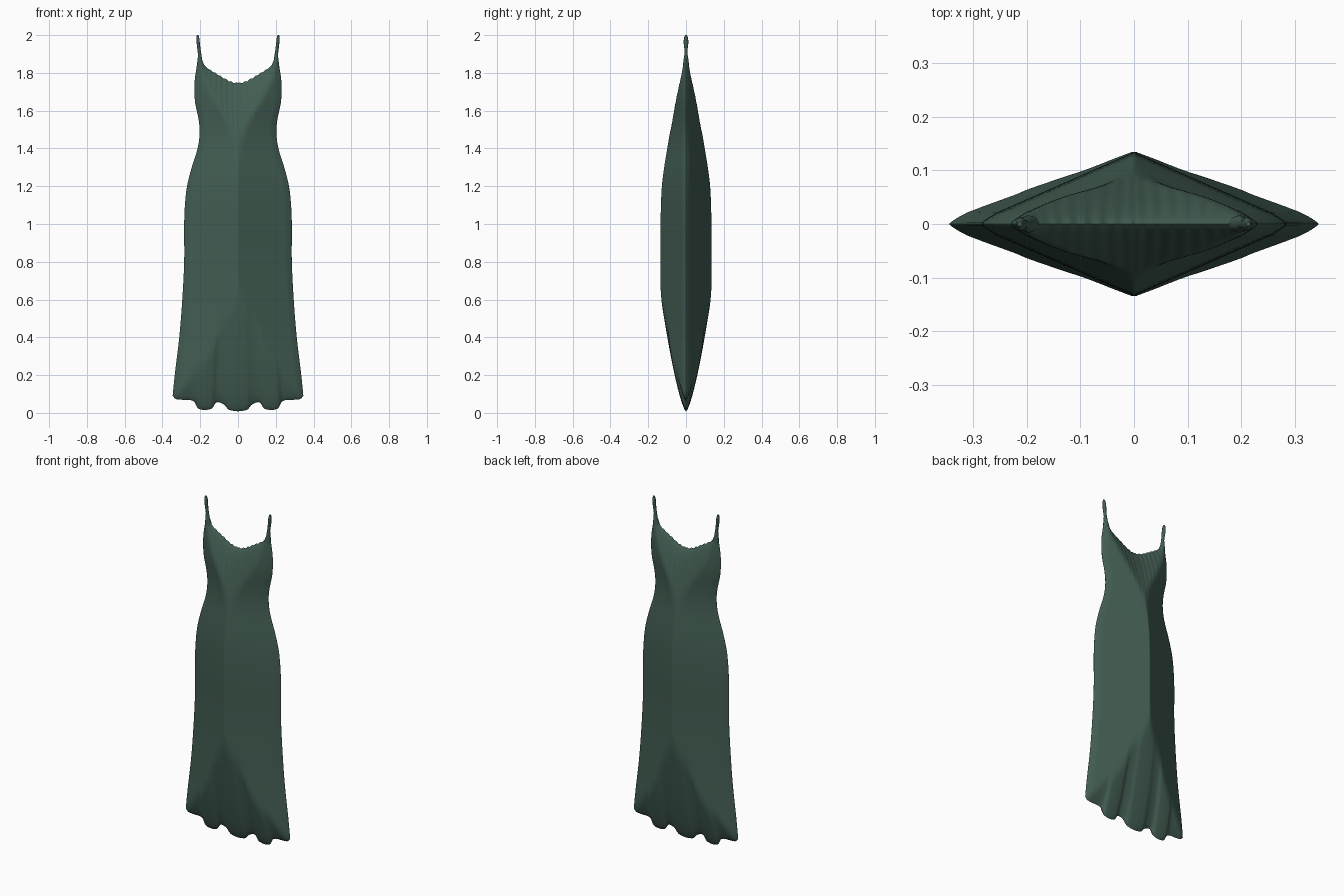
import bpy, bmesh, math

cube = bpy.data.objects.get("Cube")
if cube:
    bpy.data.objects.remove(cube, do_unlink=True)

green = bpy.data.materials.new("dark green satin")
green.use_nodes = True
COLOUR = (0.055, 0.11, 0.085, 1)
green.diffuse_color = COLOUR
green.node_tree.nodes["Principled BSDF"].inputs["Base Color"].default_value = COLOUR

# Outlines: half width by height, hem height and neckline height by distance from centre
WIDTH = [(0.08, .347), (0.2, .335), (0.4, .311), (0.6, .295), (0.8, .285), (1.0, .285), (1.1, .281),
         (1.2, .27), (1.3, .245), (1.4, .214), (1.48, .203), (1.55, .208), (1.65, .228), (1.75, .23),
         (1.84, .218), (1.9, .211)]
HEM = [(0, .008), (.05, .018), (.075, .045), (.115, .055), (.14, .022), (.21, .022),
       (.235, .062), (.3, .07), (.33, .074), (.347, .09)]
NECK = [(0, 1.745), (.04, 1.755), (.1, 1.79), (.17, 1.835), (.195, 1.87), (.215, 1.88)]


def curve(points, t):
    """Smooth interpolation through a list of points."""
    if t <= points[0][0]:
        return points[0][1]
    if t >= points[-1][0]:
        return points[-1][1]
    i = next(k for k in range(len(points) - 1) if points[k + 1][0] >= t)

    def slope(k):
        a, b = points[max(k - 1, 0)], points[min(k + 1, len(points) - 1)]
        return (b[1] - a[1]) / (b[0] - a[0])
    (x0, y0), (x1, y1) = points[i], points[i + 1]
    h = x1 - x0
    s = (t - x0) / h
    e = s * s * (3 - 2 * s)
    return (y0 * (1 - e) + y1 * e + h * slope(i) * s * (1 - s) ** 2
            - h * slope(i + 1) * s * s * (1 - s))


def soft_min(a, b, k=0.012):
    k = min(k, a + b)
    if k <= 0:
        return 0
    h = max(k - abs(a - b), 0) / k
    return max(min(a, b) - h * h * k / 4, 0)


def depth(side, low, high):
    """Half thickness, falling to nothing at the side seams, hem and neckline."""
    flank = 0.44 * side + 0.009 * min(1, math.sqrt(side / 0.03))
    t = min(flank, 0.135)
    t = soft_min(t, 0.19 * low ** 0.7)
    return soft_min(t, 0.23 * high ** 0.7)


def finish(name, bm):
    bmesh.ops.remove_doubles(bm, verts=bm.verts, dist=0.0002)
    bmesh.ops.recalc_face_normals(bm, faces=bm.faces)
    mesh = bpy.data.meshes.new(name)
    bm.to_mesh(mesh)
    bm.free()
    mesh.materials.append(green)
    ob = bpy.data.objects.new(name, mesh)
    bpy.context.collection.objects.link(ob)
    bpy.ops.object.select_all(action='DESELECT')
    ob.select_set(True)
    bpy.context.view_layer.objects.active = ob
    bpy.ops.object.shade_smooth_by_angle(angle=math.radians(50))
    return ob


# Gown body: front and back panels meeting at every edge
COLS, ROWS = 140, 90
bm = bmesh.new()
for sign in (-1, 1):
    grid = []
    for i in range(COLS + 1):
        s = 2 * i / COLS - 1
        u = 0.5 * s + 0.5 * math.sin(s * math.pi / 2)
        hem = curve(HEM, abs(u) * .347)
        top = curve(NECK, abs(u) * .215) + 0.003 * math.sin(abs(u) * 50) * (1 - u * u)
        column = []
        for j in range(ROWS + 1):
            v = j / ROWS
            v = 0.4 * v + 0.3 * (1 - math.cos(v * math.pi))
            z = hem + (top - hem) * v
            w = curve(WIDTH, z)
            y = depth((1 - abs(u)) * w, max(z - hem, 0), max(top - z, 0) * 0.9)
            column.append(bm.verts.new((u * w, sign * y, z)))
        grid.append(column)
    for a, b in zip(grid, grid[1:]):
        for j in range(ROWS):
            bm.faces.new((a[j], b[j], b[j + 1], a[j + 1]))
finish("gown_body", bm)

# Shoulder straps: slim tapering lofts (height, inner edge, outer edge, half depth)
STRAP = [(1.79, .165, .215, .012), (1.84, .178, .216, .016), (1.87, .190, .213, .013),
         (1.9, .194, .212, .008), (1.93, .199, .216, .009), (1.96, .202, .219, .013),
         (1.985, .205, .22, .011), (2.0, .209, .218, .004)]
for name, side in (("left_strap", 1), ("right_strap", -1)):
    bm = bmesh.new()
    rings = []
    for z, inner, outer, d in STRAP:
        rings.append([bm.verts.new((side * ((inner + outer) / 2 + (outer - inner) / 2 * math.cos(a)),
                                    d * math.sin(a), z))
                      for a in (k * math.tau / 16 for k in range(16))])
    for a, b in zip(rings, rings[1:]):
        for k in range(16):
            bm.faces.new((a[k], a[(k + 1) % 16], b[(k + 1) % 16], b[k]))
    bm.faces.new(rings[0])
    bm.faces.new(rings[-1])
    finish(name, bm)
